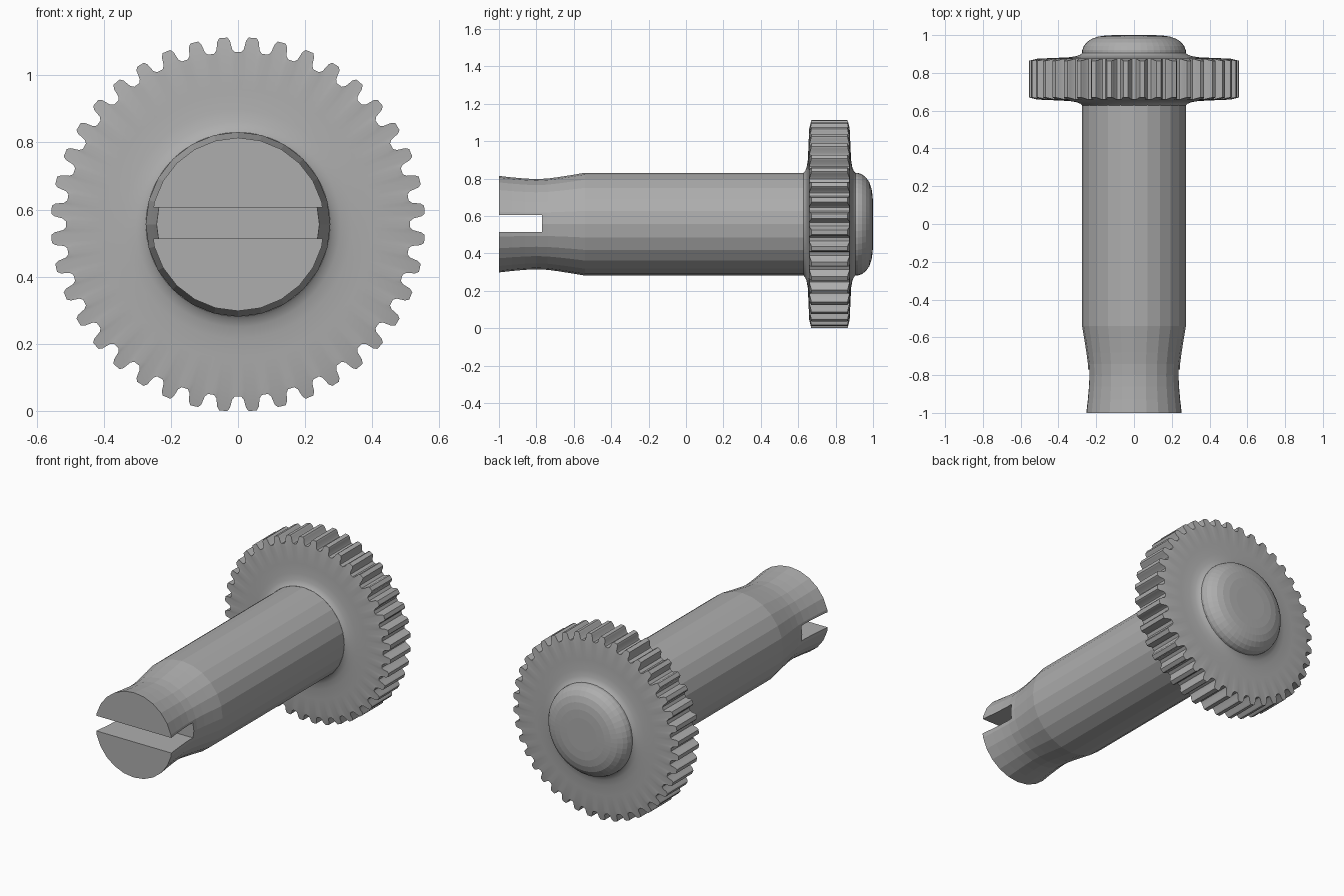
import bpy, bmesh, math

cube = bpy.data.objects.get("Cube")
if cube:
    bpy.data.objects.remove(cube, do_unlink=True)

AXIS_Z = 0.556

steel = bpy.data.materials.new("plain grey metal")
steel.use_nodes = True
GREY = (0.42, 0.42, 0.42, 1)
steel.diffuse_color = GREY
steel.node_tree.nodes["Principled BSDF"].inputs["Base Color"].default_value = GREY


def loft(name, rings, smooth=None):
    """Skin closed rings of (angle, radius, y) points around the long axis."""
    bm = bmesh.new()
    loops = [[bm.verts.new((r * math.sin(a), y, AXIS_Z + r * math.cos(a)))
              for a, r, y in ring] for ring in rings]
    for a, b in zip(loops, loops[1:]):
        for i in range(len(a)):
            j = (i + 1) % len(a)
            bm.faces.new((a[i], a[j], b[j], b[i]))
    bm.faces.new(loops[0])
    bm.faces.new(loops[-1])
    bmesh.ops.recalc_face_normals(bm, faces=bm.faces)
    mesh = bpy.data.meshes.new(name)
    bm.to_mesh(mesh)
    bm.free()
    mesh.materials.append(steel)
    obj = bpy.data.objects.new(name, mesh)
    bpy.context.collection.objects.link(obj)
    bpy.ops.object.select_all(action="DESELECT")
    obj.select_set(True)
    bpy.context.view_layer.objects.active = obj
    if smooth:
        bpy.ops.object.shade_smooth_by_angle(angle=math.radians(smooth))
    return obj


def lathe(name, profile, sides, smooth=None):
    return loft(name, [[(math.tau * i / sides, r, y) for i in range(sides)]
                       for r, y in profile], smooth)


# Shaft with a waisted, flared front end
neck = [(0.258, -1), (0.25, -0.93), (0.244, -0.86), (0.241, -0.8), (0.244, -0.74),
        (0.252, -0.68), (0.263, -0.61), (0.275, -0.54)]
shaft = lathe("slotted_shaft", neck + [(0.275, 0.91)], 24)

# Screwdriver slot across the front end
bpy.ops.mesh.primitive_cube_add(size=1, location=(0, -0.97, AXIS_Z + 0.004))
cutter = bpy.context.object
cutter.name = "slot_cutter"
cutter.scale = (0.8, 0.4, 0.092)
cutter.hide_render = True
cut = shaft.modifiers.new("slot", "BOOLEAN")
cut.operation, cut.solver, cut.object = "DIFFERENCE", "EXACT", cutter
bpy.context.view_layer.objects.active = shaft
bpy.ops.object.modifier_apply(modifier=cut.name)
bpy.data.objects.remove(cutter, do_unlink=True)

# Rounded cap at the back
lathe("domed_cap", [(0.275, 0.9), (0.274, 0.92), (0.266, 0.942), (0.25, 0.962),
                    (0.225, 0.98), (0.19, 0.992), (0.15, 0.998), (0.1, 1), (0.03, 1)], 48)

# Gear wheel: dished hub faces on both sides of a toothed rim
TEETH = 40
half = [(-0.031, 0.513), (-0.0235, 0.522), (-0.019, 0.547), (-0.012, 0.557)]
tooth = half + [(-w, r) for w, r in reversed(half)]
outline = [(math.tau * (k + 0.5) / TEETH + w / r, r) for k in range(TEETH) for w, r in tooth]
MID, HALF_WIDTH = 0.767, 0.108


def plain_ring(radius, depth, side):
    return [(a, radius, MID + side * depth) for a, _ in outline]


def rim(side):
    return [(a, r, MID + side * (HALF_WIDTH - 0.25 * (r - 0.513))) for a, r in outline]


hub = [(0.2, 0.139), (0.274, 0.139), (0.284, 0.13), (0.305, 0.122),
       (0.34, 0.116), (0.4, 0.113), (0.495, 0.109)]
front = [plain_ring(r, d, -1) for r, d in hub] + [rim(-1)]
back = [rim(1)] + [plain_ring(r, d, 1) for r, d in reversed(hub)]
loft("gear_wheel", front + back, smooth=35)
